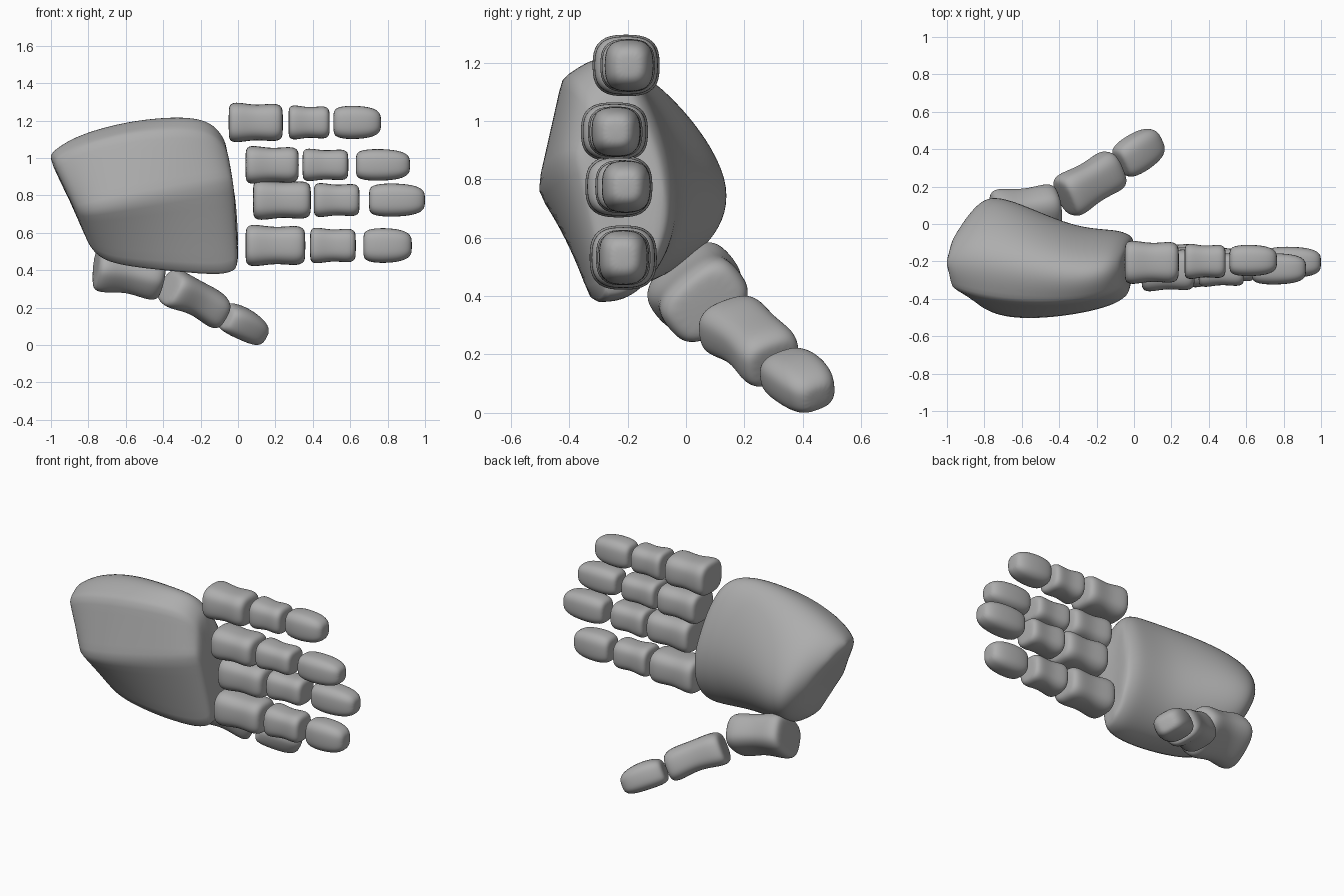
import bpy, bmesh, math
from mathutils import Vector

cube = bpy.data.objects.get("Cube")
if cube:
    bpy.data.objects.remove(cube)

GREY = (0.42, 0.42, 0.42, 1)
mat = bpy.data.materials.new("plain grey")
mat.use_nodes = True
mat.diffuse_color = GREY
mat.node_tree.nodes["Principled BSDF"].inputs["Base Color"].default_value = GREY


def loft(name, rings, creases=(), rim=0.0, levels=2):
    """Skin a list of equal rings, cap both ends and smooth the result."""
    bm = bmesh.new()
    layer = bm.edges.layers.float.new("crease_edge")
    rows = [[bm.verts.new(p) for p in ring] for ring in rings]
    n = len(rows[0])
    for a, b in zip(rows, rows[1:]):
        for i in range(n):
            j = (i + 1) % n
            bm.faces.new((a[i], a[j], b[j], b[i]))
        for i, value in creases:
            bm.edges.get((a[i], b[i]))[layer] = value
    for cap in (bm.faces.new(rows[0][::-1]), bm.faces.new(rows[-1])):
        for edge in cap.edges:
            edge[layer] = rim
    bmesh.ops.recalc_face_normals(bm, faces=bm.faces)
    mesh = bpy.data.meshes.new(name)
    bm.to_mesh(mesh)
    bm.free()
    mesh.materials.append(mat)
    obj = bpy.data.objects.new(name, mesh)
    bpy.context.collection.objects.link(obj)
    for poly in mesh.polygons:
        poly.use_smooth = True
    sub = obj.modifiers.new("smooth", "SUBSURF")
    sub.levels = sub.render_levels = levels


# Palm: sections from wrist to knuckles
# (x at top, x at bottom, bow in x, front y, back y, bottom z, top z, ridge z)
sections = [
    (-1.03, -0.80, 0.02, -0.39, 0.03, 0.54, 1.03, 0.71),
    (-0.90, -0.74, 0.01, -0.48, 0.18, 0.46, 1.14, 0.72),
    (-0.60, -0.60, 0.0, -0.52, 0.12, 0.42, 1.23, 0.76),
    (-0.30, -0.30, 0.0, -0.49, -0.02, 0.39, 1.26, 0.82),
    (-0.14, -0.06, 0.03, -0.43, -0.02, 0.37, 1.23, 0.87),
    (-0.07, 0.005, 0.03, -0.36, -0.07, 0.42, 1.11, 0.88),
]
# Outline corners as (depth, height) fractions, clockwise from the front ridge
outline = [(0, None), (0.14, 0.88), (0.42, 1.0), (0.72, 0.88),
           (1.04, 0.48), (0.93, 0.18), (0.6, 0.0), (0.32, 0.0)]
rings = []
for xt, xb, bow, yf, yb, zb, zt, zr in sections:
    ring = []
    for u, v in outline:
        if v is None:
            v = (zr - zb) / (zt - zb)
        x = xb + (xt - xb) * v + bow * math.sin(math.pi * v)
        ring.append((x, yf + (yb - yf) * u, zb + (zt - zb) * v))
    rings.append(ring)
loft("palm", rings, creases=[(0, 0.75), (1, 0.6), (7, 0.6)], rim=0.35, levels=3)

# Finger bone profiles: (fraction along the bone, width fraction)
KNUCKLE = [(0, 0.68), (0.03, 0.92), (0.16, 1.0), (0.5, 0.82),
           (0.84, 0.95), (0.97, 0.82), (1, 0.58)]
TIP = [(0, 0.58), (0.04, 0.84), (0.2, 0.97), (0.45, 1.0),
       (0.75, 0.92), (0.93, 0.72), (1, 0.42)]


def bone(name, start, end, wide, tall, profile, arch=0.0, roll=0.0):
    """Rounded-square bone between two points, rolled and arched upward."""
    start, end = Vector(start), Vector(end)
    axis = (end - start).normalized()
    flat = Vector((0, 0, 1)).cross(axis).normalized()
    lift = axis.cross(flat)
    turn = math.radians(roll)
    side = flat * math.cos(turn) + lift * math.sin(turn)
    up = axis.cross(side)
    rings = []
    for t, s in profile:
        centre = start.lerp(end, t) + lift * arch * math.sin(math.pi * t)
        ring = []
        for i in range(16):
            a = math.tau * (i + 0.5) / 16
            c, d = math.cos(a), math.sin(a)
            k = s * 0.5 / (abs(c) ** 3.5 + abs(d) ** 3.5) ** (1 / 3.5)
            ring.append(centre + side * c * k * wide + up * d * k * tall)
        rings.append(ring)
    loft(name, rings, rim=0.2)


# Four fingers: base z, base y, tip y, base height, then x spans of the bones
fingers = {
    "index": (1.19, -0.205, -0.195, 0.22, [(-0.05, 0.24), (0.27, 0.49), (0.51, 0.765)]),
    "middle": (0.963, -0.245, -0.24, 0.21, [(0.04, 0.325), (0.345, 0.59), (0.63, 0.92)]),
    "ring": (0.775, -0.23, -0.205, 0.22, [(0.08, 0.39), (0.405, 0.65), (0.70, 1.0)]),
    "little": (0.532, -0.215, -0.215, 0.23, [(0.04, 0.36), (0.385, 0.63), (0.67, 0.93)]),
}
for finger, (z, y0, y1, size, spans) in fingers.items():
    for k, (x0, x1) in enumerate(spans):
        y = y0 + (y1 - y0) * k / 2
        part = ("base", "middle", "tip")[k]
        wide = (0.24, 0.195, 0.17)[k]
        tall = size * (1.0, 0.86, 0.82)[k]
        bone(f"{finger}_finger_{part}", (x0, y, z), (x1, y, z), wide, tall,
             TIP if k == 2 else KNUCKLE)

# Thumb, reaching back and down from the heel of the palm
bone("thumb_base", (-0.76, 0.02, 0.44), (-0.40, 0.07, 0.37), 0.34, 0.25, KNUCKLE, 0.01, 40)
bone("thumb_middle", (-0.375, 0.135, 0.31), (-0.09, 0.305, 0.165), 0.25, 0.21, KNUCKLE, 0.02, 20)
bone("thumb_tip", (-0.075, 0.32, 0.155), (0.135, 0.455, 0.05), 0.21, 0.17, TIP, 0.01, 20)
